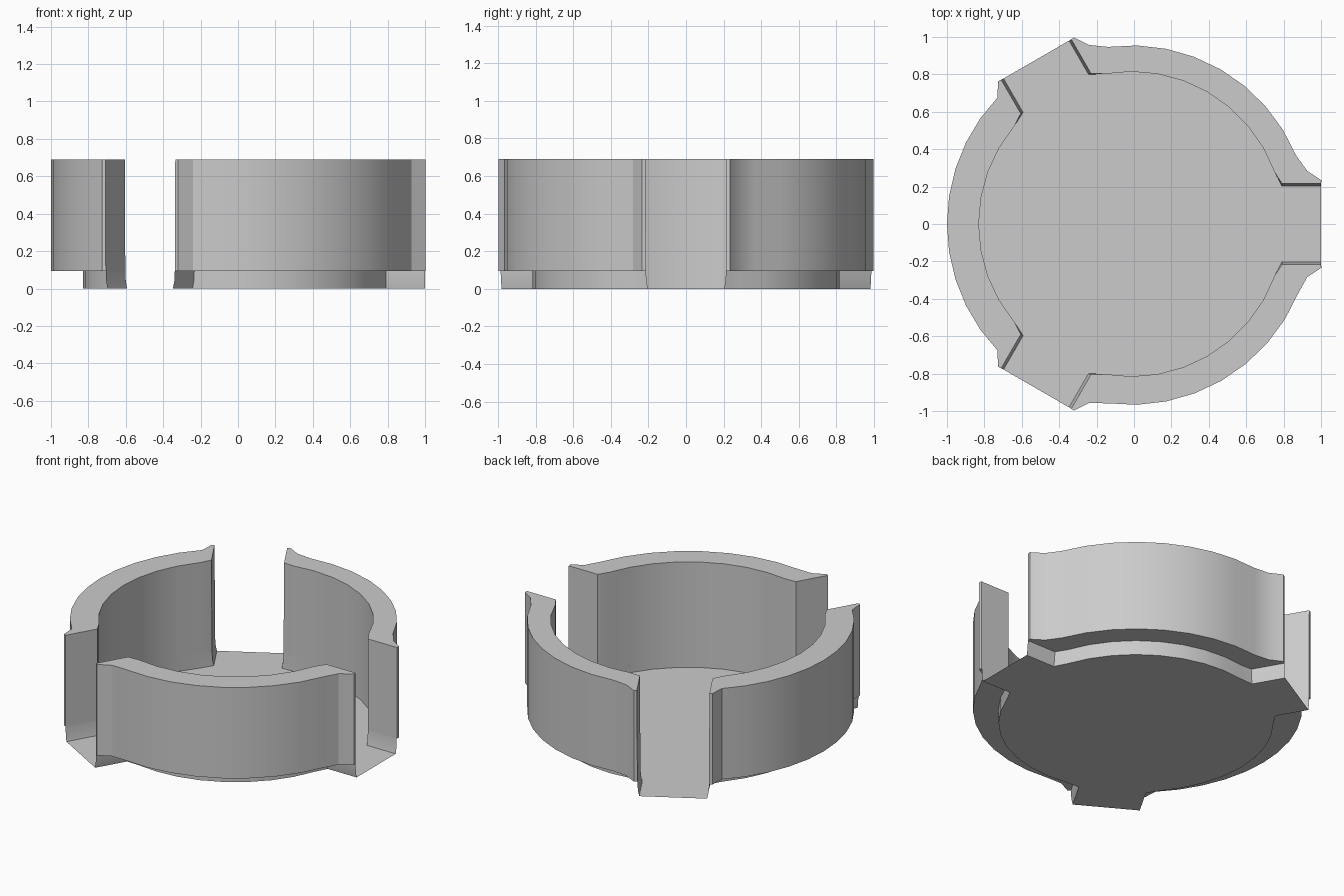
import bpy, bmesh
from math import radians, cos, sin
from mathutils import Matrix

if "Cube" in bpy.data.objects:
    bpy.data.objects.remove(bpy.data.objects["Cube"])

CX = -0.015           # centre of the three-fold symmetry
LIP, TOP = 0.095, 0.69
TAB_END = 1.015


def polar(r, deg):
    return (r * cos(radians(deg)), r * sin(radians(deg)))


def mirrored(p):
    # reflect a point about the 60 degree axis of one wall segment
    c, s = cos(radians(120)), sin(radians(120))
    return (c * p[0] + s * p[1], s * p[0] - c * p[1])


def symmetric(ends, arc):
    return ends + arc + [mirrored(p) for p in reversed(ends)]


def inner_line(half_gap):
    ends = [(TAB_END, half_gap), (0.806, half_gap)]
    return symmetric(ends, [polar(0.815, 20 + 80 * i / 8) for i in range(9)])


def outer_line(r):
    a0 = 22.5 if r < 0.98 else 25
    ends = [(TAB_END + 0.002, 0.234), (0.942, 0.283)]
    return symmetric(ends, [polar(r, a0 + (120 - 2 * a0) * i / 8) for i in range(9)])


def ring(bm, pts, z, turn):
    m = Matrix.Translation((CX, 0, 0)) @ Matrix.Rotation(radians(turn), 4, 'Z')
    vs = [bm.verts.new((x, y, z)) for x, y in pts]
    for v in vs:
        v.co = m @ v.co
    return vs


def strip(bm, a, b, closed=False):
    n = len(a)
    for i in range(n if closed else n - 1):
        j = (i + 1) % n
        bm.faces.new((a[i], a[j], b[j], b[i]))


def finish(bm, name):
    bmesh.ops.recalc_face_normals(bm, faces=bm.faces)
    me = bpy.data.meshes.new(name)
    bm.to_mesh(me)
    bm.free()
    ob = bpy.data.objects.new(name, me)
    bpy.context.collection.objects.link(ob)
    bpy.ops.object.select_all(action='DESELECT')
    ob.select_set(True)
    bpy.context.view_layer.objects.active = ob
    bpy.ops.object.shade_smooth_by_angle(angle=radians(25))
    return ob


# Three wall segments, raised to the lip height
for name, turn, r in (("wall_back_right", 0, 0.955),
                      ("wall_left", 120, 0.985),
                      ("wall_front_right", 240, 0.967)):
    bm = bmesh.new()
    profile_low = inner_line(0.213) + outer_line(r)[::-1]
    profile_top = inner_line(0.216) + outer_line(r)[::-1]
    low = ring(bm, profile_low, LIP, turn)
    top = ring(bm, profile_top, TOP, turn)
    strip(bm, low, top, closed=True)
    bm.faces.new(low)
    bm.faces.new(top)
    finish(bm, name)

# Thin floor with three tabs and the low skirt under the walls
bm = bmesh.new()
outline = []
for turn in (0, 120, 240):
    rings = [ring(bm, inner_line(g), z, turn)
             for g, z in ((0.202, 0.0), (0.210, 0.04), (0.213, LIP))]
    strip(bm, rings[0], rings[1])
    strip(bm, rings[1], rings[2])
    outline += rings[0]
bm.faces.new(outline)
finish(bm, "floor_tray")
